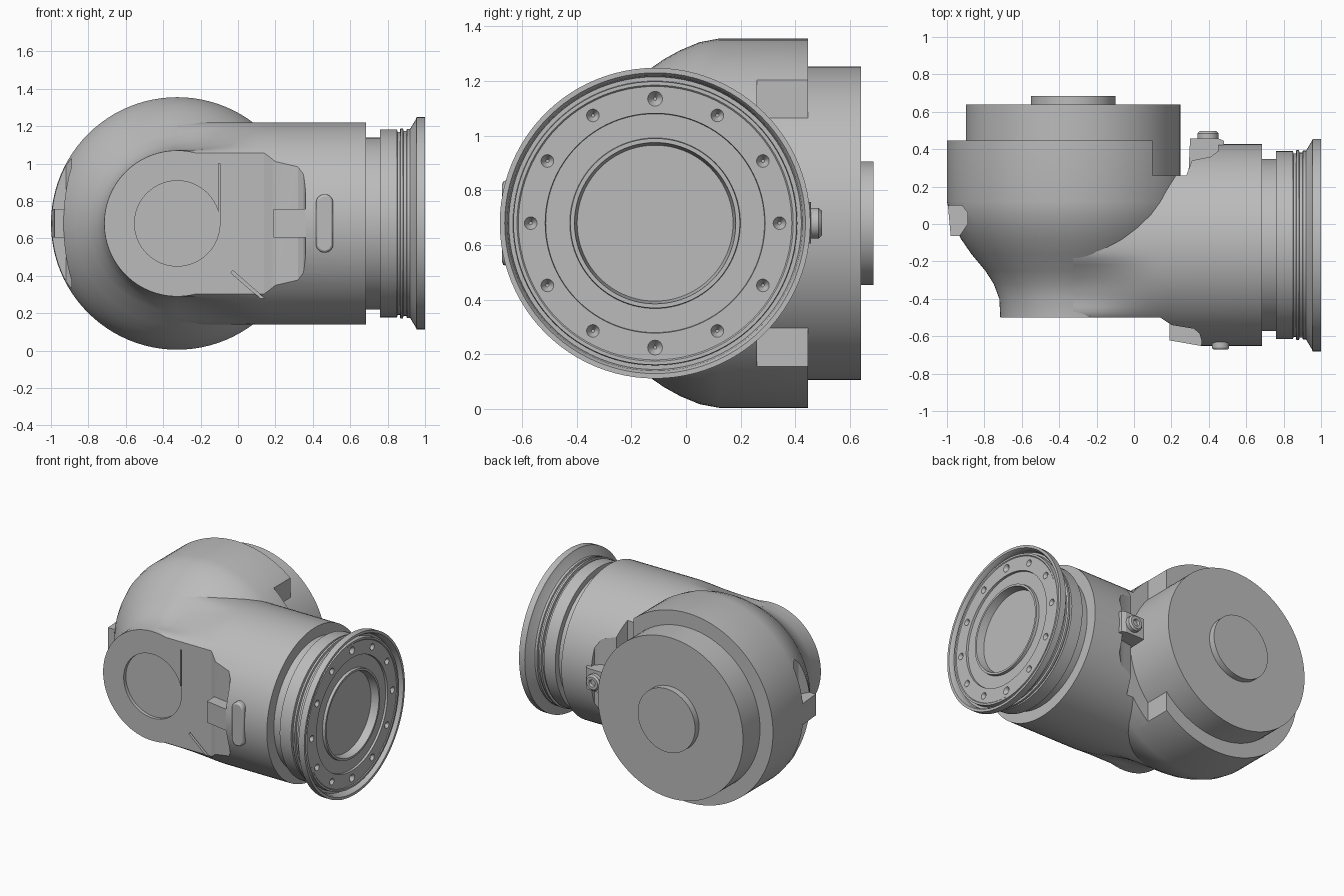
import bpy, bmesh, math
from mathutils import Matrix, Vector

cube = bpy.data.objects.get("Cube")
if cube:
    bpy.data.objects.remove(cube)

grey = bpy.data.materials.new("Cast Grey")
grey.use_nodes = True
COLOUR = (0.5, 0.5, 0.5, 1)
grey.diffuse_color = COLOUR
grey.node_tree.nodes["Principled BSDF"].inputs["Base Color"].default_value = COLOUR

JX, MID, TY = -0.325, 0.68, -0.113   # joint axis x, common height, tube axis y
TUBE_R = 0.54


def finish(name, bm):
    bmesh.ops.recalc_face_normals(bm, faces=bm.faces)
    mesh = bpy.data.meshes.new(name)
    bm.to_mesh(mesh)
    bm.free()
    mesh.materials.append(grey)
    ob = bpy.data.objects.new(name, mesh)
    bpy.context.collection.objects.link(ob)
    return ob


def loft(name, rings):
    """Skin closed rings and cap both ends."""
    bm = bmesh.new()
    rows = [[bm.verts.new(p) for p in ring] for ring in rings]
    for a, b in zip(rows, rows[1:]):
        for i in range(len(a)):
            j = (i + 1) % len(a)
            bm.faces.new((a[i], a[j], b[j], b[i]))
    bm.faces.new(rows[0])
    bm.faces.new(rows[-1])
    return finish(name, bm)


def lathe(name, profile, axis, origin, n=96):
    """Turn (position, radius) pairs about the x or y axis."""
    rings = []
    for s, r in profile:
        ring = []
        for i in range(n):
            a = math.tau * i / n
            u, v = r * math.cos(a), r * math.sin(a)
            p = (s, u, v) if axis == "x" else (u, s, v)
            ring.append(Vector(p) + Vector(origin))
        rings.append(ring)
    return loft(name, rings)


def prism(name, outline, z0, z1):
    """Extrude an xy outline upward."""
    return loft(name, [[(x, y, z) for x, y in outline] for z in (z0, z1)])


def box(name, x0, x1, y0, y1, z0, z1):
    return prism(name, [(x0, y0), (x1, y0), (x1, y1), (x0, y1)], z0, z1)


def cut(ob, *cutters):
    for c in cutters:
        c.hide_render = True
        m = ob.modifiers.new("cut", "BOOLEAN")
        m.object, m.operation, m.solver = c, "DIFFERENCE", "EXACT"
        bpy.context.view_layer.objects.active = ob
        bpy.ops.object.modifier_apply(modifier=m.name)
        bpy.data.objects.remove(c)


def bevel(ob, width):
    m = ob.modifiers.new("bevel", "BEVEL")
    m.width, m.segments = width, 2


# Joint housing: barrel flaring down to the front boss
SHELL = [(0.447, 0.675), (0.12, 0.675), (0.05, 0.662), (-0.02, 0.633), (-0.08, 0.6),
         (-0.16, 0.545), (-0.25, 0.47), (-0.32, 0.425), (-0.4, 0.395), (-0.5, 0.39)]


def shell_radius(y):
    for (a, ra), (b, rb) in zip(SHELL, SHELL[1:]):
        if b <= y <= a:
            return ra + (rb - ra) * (a - y) / (a - b)
    return SHELL[-1][1]


housing = lathe("joint_housing", SHELL, "y", (JX, 0, MID))
side_notch = [(-1.1, 0.1), (-0.92, 0.1), (-0.89, 0.06), (-0.89, 0), (-0.93, -0.06), (-1.1, -0.1)]
cut(housing,
    box("cutter", 0.1, 0.6, 0.26, 0.6, -0.1, 1.5),
    prism("cutter", side_notch, -0.1, 1.5))

# Arm tube: blends from the housing section into a full circle
rings = []
for k in range(15):
    t = k / 14
    x = JX + t * 0.5
    w = t * t * (3 - 2 * t)
    ring = []
    for i in range(96):
        a = math.tau * i / 96
        y, z = TY + TUBE_R * math.cos(a), TUBE_R * math.sin(a)
        inner = math.copysign(min(abs(z), shell_radius(y)), z)
        ring.append((x, y, MID + inner * (1 - w) + z * w))
    rings.append(ring)
rings.append([(0.685, p[1], p[2]) for p in rings[-1]])
tube = loft("arm_tube", rings)
front_pocket = [(-1, -0.5), (0.14, -0.5), (0.2, -0.54), (0.32, -0.56), (0.35, -0.585),
                (0.36, -0.62), (0.36, -0.9), (-1, -0.9)]
back_pocket = [(-1, 0.26), (0.28, 0.26), (0.31, 0.34), (0.41, 0.36), (0.45, 0.39),
               (0.46, 0.6), (-1, 0.6)]
cut(tube,
    prism("cutter", front_pocket, -0.1, 1.5),
    prism("cutter", back_pocket, -0.1, 1.5))

# Shallow round recess and small grooves in the front face
for body in (housing, tube):
    slit = box("cutter", -0.105, -0.097, -0.6, -0.48, MID, 1.0)
    groove = box("cutter", -0.11, 0.12, -0.6, -0.475, -0.008, 0.008)
    groove.matrix_world = Matrix.Translation((0.05, 0, 0.35)) @ Matrix.Rotation(math.radians(41), 4, "Y")
    bpy.context.view_layer.update()
    cut(body, lathe("cutter", [(-0.6, 0.228), (-0.475, 0.228)], "y", (JX, 0, MID)), slit, groove)

# Rear cap and its centre disc
cap = lathe("rear_cap", [(0.26, 0.573), (0.64, 0.573)], "y", (JX, 0, MID))
disc = lathe("rear_disc", [(0.63, 0.226), (0.685, 0.226)], "y", (JX, 0, MID))

# Output collar with grooves, flared rim and stepped face
FLANGE = [(0.67, 0.46), (0.76, 0.46), (0.76, 0.502), (0.85, 0.502), (0.853, 0.49), (0.865, 0.49),
          (0.868, 0.508), (0.882, 0.508), (0.885, 0.494), (0.9, 0.494), (0.903, 0.505),
          (0.92, 0.505), (0.95, 0.555), (0.955, 0.568), (1.0, 0.568), (1.0, 0.55), (0.985, 0.54),
          (0.95, 0.535), (0.95, 0.52), (0.985, 0.518), (0.985, 0.505), (0.98, 0.5), (0.98, 0.402),
          (0.965, 0.4), (0.965, 0.312), (0.985, 0.31), (0.985, 0.295), (0.93, 0.285)]
flange = lathe("output_flange", FLANGE, "x", (0, TY, MID))
for i in range(12):
    a = math.tau * i / 12
    r = 0.028 if i in (3, 9) else 0.024
    centre = (0, TY + 0.455 * math.cos(a), MID + 0.455 * math.sin(a))
    cut(flange, lathe("cutter", [(0.95, 0.006), (0.981, r), (1.05, r)], "x", centre, 16))

# Locating tongues in the three pockets
tongues = [
    prism("front_tongue", [(0.19, -0.5), (0.19, -0.622), (0.36, -0.652), (0.38, -0.5)], 0.605, 0.757),
    prism("back_tongue", [(0.29, 0.24), (0.49, 0.3), (0.48, 0.445), (0.45, 0.458), (0.3, 0.458)],
          0.605, 0.757),
    prism("side_tongue", [(-0.87, 0.1), (-0.995, 0.1), (-0.98, -0.065), (-0.87, -0.065)], 0.605, 0.757),
]

# Rounded key on the tube front
key = []
for i in range(24):
    a = math.tau * (i + 0.5) / 24
    key.append((0.463 + 0.046 * math.cos(a), 0.046 * math.sin(a) + math.copysign(0.11, math.sin(a))))
front_key = loft("front_key", [[(x, y, MID + z) for x, z in key] for y in (-0.6, -0.672)])
bevel(front_key, 0.012)

# Bolt on the rear tongue
bolt = lathe("rear_bolt", [(0.42, 0.056), (0.485, 0.056), (0.497, 0.045), (0.497, 0.025), (0.48, 0.02)],
             "y", (0.395, 0, MID), 24)

# Smooth the curved parts, keeping hard edges
for ob in (housing, tube, cap, disc, flange, front_key, bolt):
    bpy.ops.object.select_all(action="DESELECT")
    ob.select_set(True)
    bpy.context.view_layer.objects.active = ob
    bpy.ops.object.shade_smooth_by_angle(angle=math.radians(28))
